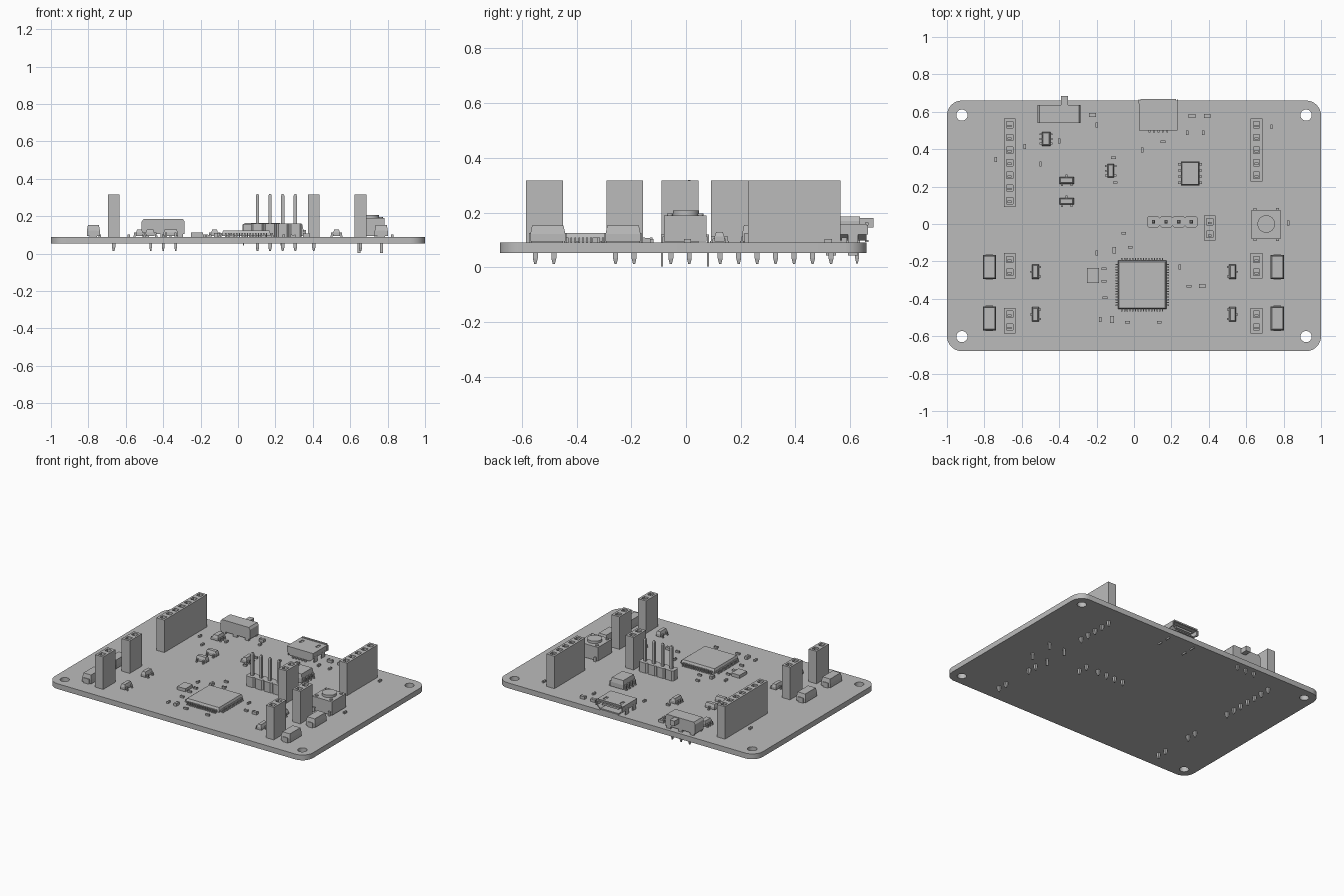
import bpy, bmesh, math
from mathutils import Matrix, Vector

cube = bpy.data.objects.get("Cube")
if cube:
    bpy.data.objects.remove(cube)

grey = bpy.data.materials.new("plain grey")
grey.use_nodes = True
grey.diffuse_color = (0.5, 0.5, 0.5, 1)
grey.node_tree.nodes["Principled BSDF"].inputs["Base Color"].default_value = (0.5, 0.5, 0.5, 1)

BOTTOM, TOP, HEADER_TOP, PITCH = 0.053, 0.09, 0.317, 0.0675


def box(bm, x, y, z0, z1, sx, sy, tx=1, ty=1):
    """Box centred on x, y; tx and ty scale its upper face."""
    verts = bmesh.ops.create_cube(bm, size=1)["verts"]
    for v in verts:
        up = v.co.z > 0
        v.co = Vector((x + v.co.x * sx * (tx if up else 1),
                       y + v.co.y * sy * (ty if up else 1), z1 if up else z0))
    return verts


def cyl(bm, x, y, z0, z1, r, sides=24):
    bmesh.ops.create_cone(bm, cap_ends=True, segments=sides, radius1=r, radius2=r,
                          depth=z1 - z0, matrix=Matrix.Translation((x, y, (z0 + z1) / 2)))


def pin(bm, x, y, bottom=0.013, w=0.018):
    """Soldered leg with a tapered tip under the board."""
    box(bm, x, y, bottom + 0.02, TOP, w, w)
    verts = box(bm, x, y, bottom, bottom + 0.02, w * 0.45, w * 0.45)
    for v in verts:
        if v.co.z > bottom + 0.01:
            v.co = Vector((x + (v.co.x - x) / 0.45, y + (v.co.y - y) / 0.45, v.co.z))


def prism(bm, points, axis_map, depth):
    """Extrude a profile; axis_map places each point in space."""
    face = bm.faces.new([bm.verts.new(axis_map(*p)) for p in points])
    moved = bmesh.ops.extrude_face_region(bm, geom=[face])["geom"]
    bmesh.ops.translate(bm, vec=depth, verts=[g for g in moved if isinstance(g, bmesh.types.BMVert)])
    bmesh.ops.recalc_face_normals(bm, faces=bm.faces)


def finish(name, bm):
    mesh = bpy.data.meshes.new(name)
    bm.to_mesh(mesh)
    bm.free()
    obj = bpy.data.objects.new(name, mesh)
    bpy.context.collection.objects.link(obj)
    mesh.materials.append(grey)
    return obj


def cut(obj, cutter_bm):
    """Subtract a cutter and bake the result."""
    cutter = finish("cutter", cutter_bm)
    cutter.hide_render = True
    mod = obj.modifiers.new("cut", "BOOLEAN")
    mod.operation, mod.solver, mod.object = "DIFFERENCE", "EXACT", cutter
    baked = bpy.data.meshes.new_from_object(obj.evaluated_get(bpy.context.evaluated_depsgraph_get()))
    obj.modifiers.clear()
    obj.data = baked
    bpy.data.objects.remove(cutter)


# Board with rounded corners and mounting holes
bm = bmesh.new()
box(bm, 0, -0.01, BOTTOM, TOP, 2, 1.34)
upright = [e for e in bm.edges if abs(e.verts[0].co.z - e.verts[1].co.z) > 0.01]
bmesh.ops.bevel(bm, geom=upright, offset=0.08, segments=8, profile=0.5, affect="EDGES")
board = finish("circuit_board", bm)
bm = bmesh.new()
for x in (-0.92, 0.92):
    for y in (-0.602, 0.582):
        cyl(bm, x, y, 0, 0.2, 0.03, 32)
cut(board, bm)


# Socket headers with recessed contacts
def socket_header(name, x, y, count):
    ys = [y - i * PITCH for i in range(count)]
    bm = bmesh.new()
    box(bm, x, (ys[0] + ys[-1]) / 2, TOP, HEADER_TOP, 0.062, count * PITCH)
    header = finish(name, bm)
    holes, contacts = bmesh.new(), bmesh.new()
    for py in ys:
        box(holes, x, py, HEADER_TOP - 0.05, HEADER_TOP + 0.05, 0.034, 0.034)
        box(contacts, x, py - 0.006, HEADER_TOP - 0.052, HEADER_TOP - 0.01, 0.02, 0.012)
        pin(contacts, x, py)
    cut(header, holes)
    finish(name + "_contacts", contacts)


socket_header("left_long_header", 0.655 - 1.32, 0.53, 7)
socket_header("right_long_header", 0.655, 0.53, 5)
socket_header("middle_header", 0.405, 0.012, 2)
for side, x in (("left", -0.665), ("right", 0.655)):
    socket_header(side + "_upper_header", x, -0.19, 2)
    socket_header(side + "_lower_header", x, -0.483, 2)

# Four-pin header with bare posts
bm = bmesh.new()
for i in range(4):
    x = 0.104 + i * PITCH
    verts = box(bm, x, 0.012, TOP, 0.16, PITCH, 0.062)
    edges = [e for e in bm.edges if all(v in verts for v in e.verts)
             and abs(e.verts[0].co.z - e.verts[1].co.z) > 0.01]
    bmesh.ops.bevel(bm, geom=edges, offset=0.01, segments=1, affect="EDGES")
    box(bm, x, 0.012, 0.15, 0.31, 0.017, 0.017)
    box(bm, x, 0.012, 0.31, 0.32, 0.017, 0.017, 0.5, 0.5)
    pin(bm, x, 0.012)
finish("post_header", bm)

# Moulded capacitors with end terminals
bm = bmesh.new()
for x in (-0.773, 0.766):
    for y in (-0.23, -0.505):
        box(bm, x, y, 0.095, 0.122, 0.07, 0.128)
        box(bm, x, y, 0.122, 0.153, 0.07, 0.128, 0.84, 0.9)
        for s in (-1, 1):
            box(bm, x, y + s * 0.064, TOP, 0.125, 0.04, 0.008)
finish("moulded_capacitors", bm)


# Gull-wing chips: body, chamfered top and bent leads on chosen sides
def chip(bm, x, y, sx, sy, top, leads, reach=0.016, w=0.01):
    mid = TOP + (top - TOP) * 0.55
    box(bm, x, y, TOP + 0.005, mid, sx, sy)
    box(bm, x, y, mid, top, sx, sy, 1 - 0.012 / sx, 1 - 0.012 / sy)
    for (dx, dy), offsets in leads.items():
        for o in offsets:
            ex, ey = x + dx * sx / 2 + dy * o, y + dy * sy / 2 + dx * o
            for near, z0, z1 in ((0.25, mid - 0.008, mid), (0.55, TOP, mid), (0.8, TOP, TOP + 0.006)):
                d = reach * near
                box(bm, ex + dx * d, ey + dy * d, z0, z1,
                    reach * 0.5 if dx else w, reach * 0.5 if dy else w)


def spread(n, step):
    return [(i - (n - 1) / 2) * step for i in range(n)]


E, W, N, S = (1, 0), (-1, 0), (0, 1), (0, -1)
bm = bmesh.new()
chip(bm, 0.044, -0.325, 0.258, 0.258, 0.125, {d: spread(16, 0.0145) for d in (E, W, N, S)}, 0.018, 0.007)
finish("main_processor", bm)
bm = bmesh.new()
chip(bm, 0.3, 0.27, 0.1, 0.128, 0.155, {d: spread(4, 0.033) for d in (E, W)}, 0.018, 0.012)
finish("memory_chip", bm)

bm = bmesh.new()
for y in (-0.255, -0.483):
    for s in (-1, 1):
        chip(bm, s * 0.527, y, 0.036, 0.076, 0.13, {(s, 0): [0], (-s, 0): spread(2, 0.05)}, 0.014)
chip(bm, -0.36, 0.233, 0.076, 0.036, 0.13, {N: [0], S: spread(2, 0.05)})
chip(bm, -0.36, 0.122, 0.076, 0.036, 0.13, {N: [0], S: spread(2, 0.05)})
finish("transistors", bm)
bm = bmesh.new()
chip(bm, -0.47, 0.455, 0.045, 0.074, 0.13, {E: spread(3, 0.025), W: spread(3, 0.025)})
chip(bm, -0.125, 0.285, 0.036, 0.074, 0.13, {E: spread(2, 0.05), W: spread(3, 0.025)})
finish("regulators", bm)

# Crystal can
bm = bmesh.new()
box(bm, -0.218, -0.276, TOP, 0.112, 0.064, 0.08)
finish("crystal", bm)


# Small resistors and capacitors with end caps
def passives(name, spots, length, width, height, along_x):
    bm = bmesh.new()
    for x, y in spots:
        for shift, size, h in ((0, 0.5, height - 0.002), (-0.375, 0.25, height), (0.375, 0.25, height)):
            d, a = shift * length, size * length
            box(bm, x + (d if along_x else 0), y + (0 if along_x else d), TOP, TOP + h,
                a if along_x else width, width if along_x else a)
    finish(name, bm)


passives("upright_small_parts", [
    (-.2, .53), (.285, .488), (.37, .488), (.045, .395), (.735, .52), (-.585, .415), (-.4, .443),
    (-.74, .345), (-.5, .32), (.825, .005), (-.2, -.155), (.245, -.23), (-.18, -.51)],
    0.026, 0.013, 0.013, False)
passives("level_small_parts", [
    (.155, .44), (-.11, .355), (-.1, .222), (-.055, -.05), (-.02, -.125), (-.16, -.24), (-.16, -.305),
    (-.155, -.395), (-.035, -.525), (.135, -.525), (.295, -.332)], 0.026, 0.013, 0.013, True)
passives("level_large_parts", [(-.222, .583), (.31, .578), (.392, .578), (.365, -.332)],
         0.036, 0.02, 0.02, True)
passives("upright_large_parts", [(-.105, -.14), (-.118, -.51)], 0.036, 0.02, 0.02, False)

# Slide switch with lever, feet and legs
bm = bmesh.new()
prism(bm, [(-.515, .105), (-.285, .105), (-.285, .17), (-.295, .185), (-.505, .185), (-.515, .17)],
      lambda x, z: (x, 0.54, z), (0, 0.095, 0))
box(bm, -0.372, 0.658, 0.145, 0.18, 0.036, 0.054)
for x in (-0.49, -0.4, -0.31):
    for y in (0.548, 0.627):
        box(bm, x, y, TOP, 0.12, 0.03, 0.016)
for x in (-0.467, -0.4, -0.333):
    pin(bm, x, 0.625, 0.015, 0.014)
finish("slide_switch", bm)

# Port shell, open at the back, with tongue, flared lip and anchor tabs
bm = bmesh.new()
outline = [(-.075, .098), (.075, .098), (.102, .12), (.102, .158), (-.102, .158), (-.102, .12)]
prism(bm, outline, lambda x, z: (0.13 + x, 0.5, z), (0, 0.16, 0))
shell = finish("port_shell", bm)
bm = bmesh.new()
prism(bm, outline, lambda x, z: (0.13 + x * 0.92, 0.52, 0.128 + (z - 0.128) * 0.82), (0, 0.2, 0))
for x in (0.066, 0.194):
    box(bm, x, 0.61, 0.145, 0.17, 0.018, 0.04)
cut(shell, bm)
bm = bmesh.new()
box(bm, 0.13, 0.585, 0.125, 0.138, 0.13, 0.13)
box(bm, 0.13, 0.661, 0.154, 0.164, 0.19, 0.012)
box(bm, 0.13, 0.661, 0.092, 0.1, 0.14, 0.012)
for s in (-1, 1):
    box(bm, 0.13 + s * 0.103, 0.655, 0.12, 0.155, 0.005, 0.02)
    for y in (0.53, 0.61):
        box(bm, 0.13 + s * 0.1, y, BOTTOM - 0.01, 0.13, 0.006, 0.036)
for x in spread(5, 0.024):
    box(bm, 0.13 + x, 0.495, TOP, 0.1, 0.01, 0.014)
finish("port_details", bm)

# Push button with cover plate, rivets, round cap and bent legs
bm = bmesh.new()
box(bm, 0.707, -0.003, 0.095, 0.18, 0.155, 0.155)
box(bm, 0.707, -0.003, 0.18, 0.19, 0.155, 0.155)
cyl(bm, 0.707, 0, 0.19, 0.207, 0.047, 32)
for sx in (-1, 1):
    for sy in (-1, 1):
        cyl(bm, 0.707 + sx * 0.056, sy * 0.056 - 0.003, 0.19, 0.196, 0.011, 12)
        box(bm, 0.707 + sx * 0.06, sy * 0.084 - 0.003, 0.003, 0.12, 0.016, 0.007)
        box(bm, 0.707 + sx * 0.06, sy * 0.08 - 0.003, 0.112, 0.12, 0.016, 0.012)
finish("push_button", bm)

for obj in ("circuit_board", "push_button"):
    item = bpy.data.objects[obj]
    item.select_set(True)
    bpy.context.view_layer.objects.active = item
bpy.ops.object.shade_smooth_by_angle(angle=math.radians(35))
